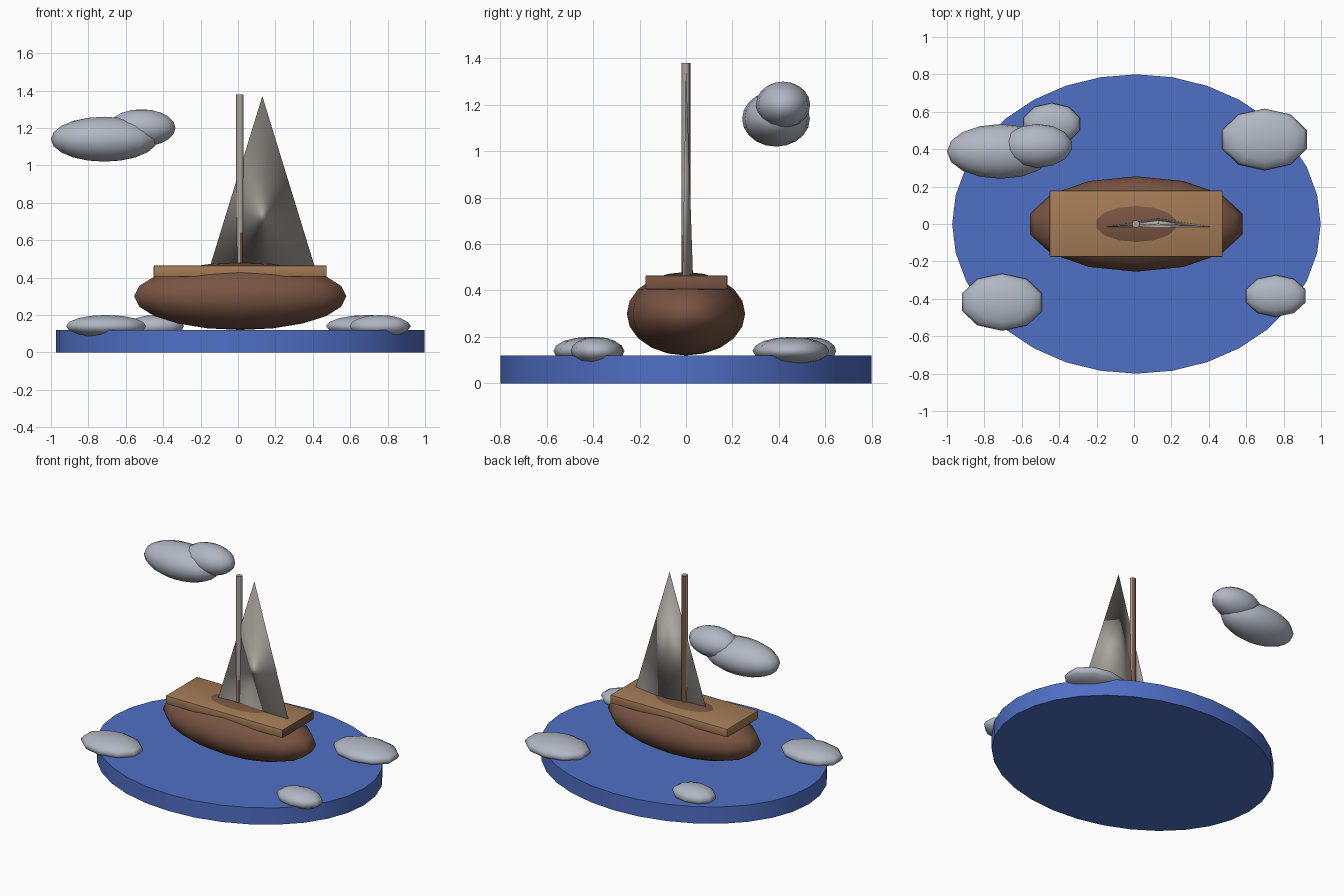
import bpy, bmesh, math
from mathutils import Matrix, Vector

if "Cube" in bpy.data.objects:
    bpy.data.objects.remove(bpy.data.objects["Cube"], do_unlink=True)


def material(name, rgb):
    mat = bpy.data.materials.new(name)
    mat.use_nodes = True
    color = (*rgb, 1)
    mat.diffuse_color = color
    mat.node_tree.nodes["Principled BSDF"].inputs["Base Color"].default_value = color
    return mat


SEA = material("sea blue", (0.08, 0.16, 0.56))
BROWN = material("dark wood", (0.19, 0.09, 0.056))
TAN = material("light wood", (0.37, 0.20, 0.095))
CLOTH = material("sail cloth", (0.40, 0.38, 0.34))
MIST = material("pale grey", (0.44, 0.475, 0.55))


def finish(name, bm, *mats, angle=None):
    bmesh.ops.recalc_face_normals(bm, faces=bm.faces)
    mesh = bpy.data.meshes.new(name)
    bm.to_mesh(mesh)
    bm.free()
    for mat in mats:
        mesh.materials.append(mat)
    obj = bpy.data.objects.new(name, mesh)
    bpy.context.collection.objects.link(obj)
    bpy.ops.object.select_all(action='DESELECT')
    obj.select_set(True)
    bpy.context.view_layer.objects.active = obj
    if angle is None:
        bpy.ops.object.shade_smooth()
    else:
        bpy.ops.object.shade_smooth_by_angle(angle=math.radians(angle))
    return obj


def placed(center, size):
    return Matrix.Translation(center) @ Matrix.Diagonal((*size, 1))


def ellipsoid(name, center, radii, segments, rings, mat):
    bm = bmesh.new()
    bmesh.ops.create_uvsphere(bm, u_segments=segments, v_segments=rings,
                              radius=1, matrix=placed(center, radii))
    return finish(name, bm, mat)


def cone(center, size, sides, top):
    bm = bmesh.new()
    bmesh.ops.create_cone(bm, cap_ends=True, segments=sides, radius1=1, radius2=top,
                          depth=1, matrix=placed(center, size))
    return bm


# Sea disc
finish("sea", cone((0.013, 0, 0.06), (0.985, 0.80, 0.12), 32, 1), SEA, angle=40)

# Hull, its crown rising just through the deck
ellipsoid("hull", (0.012, 0, 0.30), (0.582, 0.255, 0.18), 14, 10, BROWN)

# Deck plank with softened edges and a darker end
bm = bmesh.new()
bmesh.ops.create_cube(bm, size=1, matrix=placed((0.012, 0.002, 0.435), (0.925, 0.355, 0.06)))
bmesh.ops.bevel(bm, geom=bm.edges[:], offset=0.006, segments=2, profile=0.5, affect='EDGES')
bm.normal_update()
for face in bm.faces:
    face.material_index = int(face.normal.x > 0.7)
finish("deck", bm, TAN, BROWN, angle=40)

# Mast, painted pale on its front side apart from the foot
bm = cone((0.01, 0, 0.915), (0.02, 0.02, 0.93), 12, 1)
bmesh.ops.bisect_plane(bm, geom=bm.verts[:] + bm.edges[:] + bm.faces[:],
                       plane_co=Vector((0, 0, 0.64)), plane_no=Vector((0, 0, 1)))
bm.normal_update()
for face in bm.faces:
    foot = face.calc_center_median().z < 0.64 and face.normal.x > 0.1
    face.material_index = int(face.normal.y < 0.3 and not foot)
finish("mast", bm, BROWN, CLOTH, angle=40)

# Sail: a flattened three-sided spire
finish("sail", cone((0.13, 0, 0.915), (0.323, 0.03, 0.91), 3, 0), CLOTH)

# Foam lumps around the rim of the sea
foam = {
    "front_right_foam": (-0.705, -0.418, 0.225, 0.153),
    "back_left_foam": (0.698, 0.452, 0.238, 0.165),
    "front_left_foam": (0.758, -0.385, 0.168, 0.112),
    "back_right_foam": (-0.44, 0.535, 0.158, 0.112),
}
for name, (x, y, rx, ry) in foam.items():
    ellipsoid(name, (x, y, 0.14), (rx, ry, 0.06), 10, 8, MIST)

# Drifting cloud
ellipsoid("large_cloud", (-0.715, 0.388, 1.14), (0.285, 0.146, 0.12), 16, 10, MIST)
ellipsoid("small_cloud", (-0.515, 0.418, 1.20), (0.185, 0.117, 0.10), 14, 10, MIST)
